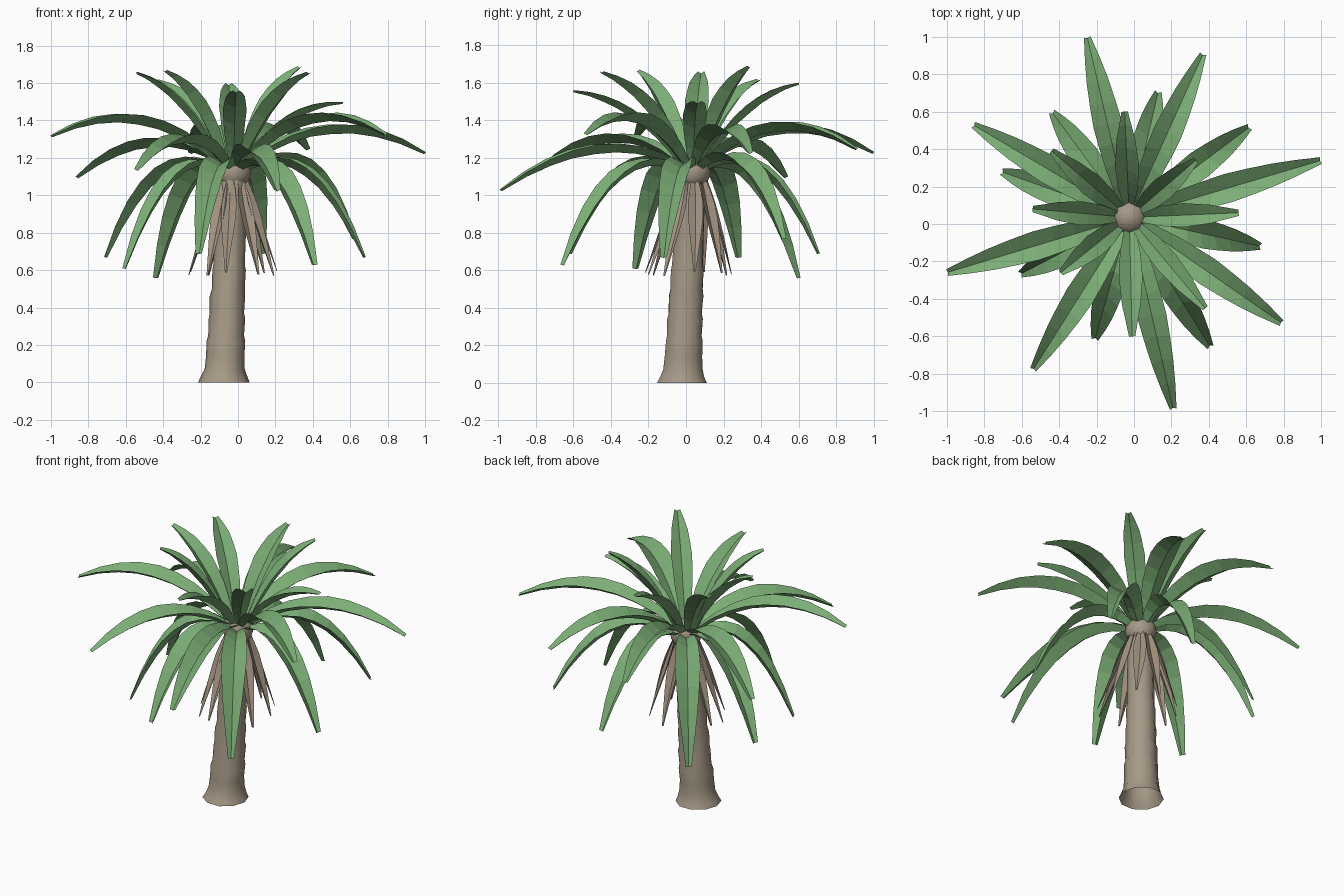
import bpy, math, random
from mathutils import Vector

if "Cube" in bpy.data.objects:
    bpy.data.objects.remove(bpy.data.objects["Cube"])

random.seed(4)
CROWN = Vector((-0.025, 0.035, 1.125))


def material(name, rgb):
    m = bpy.data.materials.new(name)
    m.diffuse_color = (*rgb, 1)
    m.use_nodes = True
    m.node_tree.nodes["Principled BSDF"].inputs["Base Color"].default_value = m.diffuse_color
    return m


GREEN = material("leaf_green", (0.20, 0.42, 0.18))
BARK = material("bark", (0.38, 0.32, 0.24))
DRY = material("dry_leaf", (0.36, 0.29, 0.22))


def make(name, verts, faces, mat, smooth=False):
    me = bpy.data.meshes.new(name)
    me.from_pydata([tuple(v) for v in verts], [], faces)
    me.materials.append(mat)
    for p in me.polygons:
        p.use_smooth = smooth
    ob = bpy.data.objects.new(name, me)
    bpy.context.collection.objects.link(ob)
    return ob


def lerp_profile(profile, t):
    for (t0, w0), (t1, w1) in zip(profile, profile[1:]):
        if t <= t1:
            return w0 + (w1 - w0) * (t - t0) / (t1 - t0)
    return profile[-1][1]


def leaf(name, base, ctrl, tip, profile, mat, segs=8, fold=0.65):
    """Arching V-folded blade along a quadratic curve, crease below the edges."""
    out = Vector((tip.x - base.x, tip.y - base.y, 0)).normalized()
    side = Vector((-out.y, out.x, 0))
    verts, faces = [], []
    for i in range(segs + 1):
        t = i / segs
        p = base * (1 - t) ** 2 + ctrl * 2 * t * (1 - t) + tip * t * t
        tan = ((ctrl - base) * (1 - t) + (tip - ctrl) * t).normalized()
        up = tan.cross(side)
        w = lerp_profile(profile, t)
        verts += [p + side * w, p - up * w * fold, p - side * w]
        if i:
            a = 3 * (i - 1)
            faces += [(a, a + 1, a + 4, a + 3), (a + 1, a + 2, a + 5, a + 4)]
    make(name, verts, faces, mat)


def layer(name, tips, base_z, reach, ctrl_z, profile):
    for i, tip in enumerate(tips):
        tip = Vector(tip)
        d = Vector((tip.x - CROWN.x, tip.y - CROWN.y, 0))
        base = Vector((CROWN.x, CROWN.y, base_z)) + d.normalized() * 0.06
        ctrl = CROWN + d * reach
        ctrl.z = ctrl_z(tip.z)
        leaf(f"{name}_{i + 1}", base, ctrl, tip, profile, GREEN)


# Trunk: leaning, flared at the open foot, slightly uneven rings
SIDES = 10
rings = [(0, .139), (.03, .124), (.07, .109), (.14, .103), (.22, .104), (.25, .097),
         (.34, .099), (.37, .092), (.46, .095), (.5, .089), (.6, .091), (.63, .085),
         (.8, .083), (.95, .08), (1.12, .075)]
verts, faces = [], []
for k, (z, r) in enumerate(rings):
    t = z / 1.12
    cx, cy = -0.075 + 0.05 * t, -0.02 + 0.05 * t
    for j in range(SIDES):
        a = 2 * math.pi * j / SIDES
        rr = r * random.uniform(0.975, 1.025)
        verts.append((cx + rr * math.cos(a), cy + rr * math.sin(a), z))
        if k:
            b, n = (k - 1) * SIDES, (j + 1) % SIDES
            faces.append((b + j, b + n, b + SIDES + n, b + SIDES + j))
make("trunk", verts, faces, BARK, True)

# Crown knob
bpy.ops.mesh.primitive_uv_sphere_add(segments=14, ring_count=10, radius=0.096, location=CROWN)
knob = bpy.context.object
knob.name = "crown_knob"
knob.data.materials.append(BARK)
bpy.ops.object.shade_smooth()

# Green leaves in three layers, given by their tips
WIDE = [(0, .03), (.15, .054), (.3, .07), (.5, .078), (.7, .066), (.85, .046), (1, .018)]
layer("upper_leaf",
      [(-.05, .60, 1.60), (.33, .34, 1.69), (.56, .06, 1.50), (.38, -.45, 1.66),
       (-.01, -.60, 1.56), (-.39, -.26, 1.67), (-.54, .08, 1.66), (-.44, .39, 1.62)],
      1.18, 0.45, lambda z: 0.92 + 0.4 * z,
      [(0, .028), (.25, .054), (.5, .064), (.75, .05), (1, .017)])
layer("middle_leaf",
      [(-.25, 1.0, 1.23), (.37, .91, 1.25), (1.0, .34, 1.23), (.79, -.53, 1.33),
       (.21, -.99, 1.03), (-.54, -.78, 1.14), (-1.0, -.26, 1.32), (-.86, .53, 1.10)],
      1.17, 0.5, lambda z: 0.82 + 0.6 * z, WIDE)
layer("drooping_leaf",
      [(.13, .71, .69), (.62, .52, .77), (.68, -.12, .67), (.41, -.66, .63),
       (-.21, -.62, .69), (-.61, -.27, .61), (-.71, .28, .67), (-.44, .60, .56)],
      1.15, 0.62, lambda z: 1.08 + 0.45 * z, WIDE)

# Skirt of dry hanging leaves, starting under the knob
for i in range(10):
    a = 2 * math.pi * (i + 0.3) / 10 + random.uniform(-0.1, 0.1)
    d = Vector((math.cos(a), math.sin(a), 0))
    r = random.uniform(0.2, 0.25)
    base = CROWN + d * 0.075 + Vector((0, 0, -0.04))
    ctrl = CROWN + d * 0.135 + Vector((0, 0, -0.2))
    tip = Vector((-0.02, 0.01, random.uniform(0.57, 0.6))) + d * r
    leaf(f"dry_leaf_{i + 1}", base, ctrl, tip,
         [(0, .018), (.3, .04), (.55, .04), (1, .006)], DRY, segs=6, fold=0.45)
